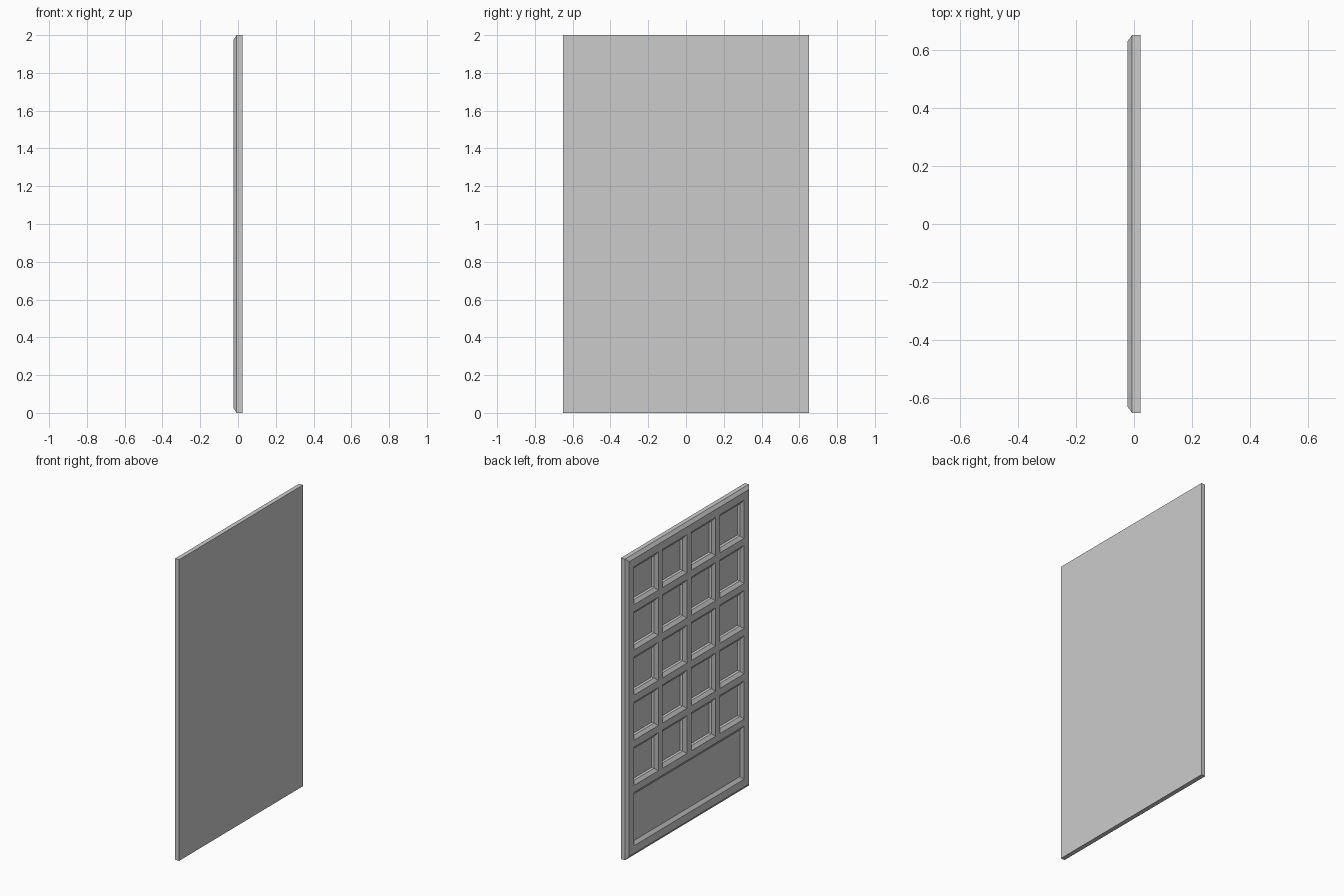
import bpy, bmesh

if "Cube" in bpy.data.objects:
    bpy.data.objects.remove(bpy.data.objects["Cube"])

HALF_T, HALF_W, HEIGHT = 0.0225, 0.65, 2.0
BEVEL_W, BEVEL_D = 0.022, 0.0155
PITCH, PANE, MARGIN = 0.30, 0.254, 0.073

# Grid lines of the detailed face: outer rim, four pane columns, lower panel, five pane rows
ys = [-HALF_W + BEVEL_W]
for c in range(4):
    y = -1.5 * PITCH + c * PITCH
    ys += [y - PANE / 2, y + PANE / 2]
ys.append(HALF_W - BEVEL_W)

first_row = HEIGHT - MARGIN - PANE - 4 * PITCH
zs = [BEVEL_W, MARGIN, first_row - (PITCH - PANE)]
for r in range(5):
    z = first_row + r * PITCH
    zs += [z, z + PANE]
zs.append(HEIGHT - BEVEL_W)

bm = bmesh.new()
grid = [[bm.verts.new((-HALF_T, y, z)) for y in ys] for z in zs]
cells = {}
for j in range(len(zs) - 1):
    for i in range(len(ys) - 1):
        cells[i, j] = bm.faces.new((grid[j][i], grid[j + 1][i],
                                    grid[j + 1][i + 1], grid[j][i + 1]))
for f in bm.faces:
    f.normal_update()
    if f.normal.x > 0:
        f.normal_flip()


def extrude_rim(edges, place):
    """Extrude an open rim and place each new vertex."""
    geom = bmesh.ops.extrude_edge_only(bm, edges=edges)["geom"]
    for v in geom:
        if isinstance(v, bmesh.types.BMVert):
            place(v.co)
    return [e for e in geom if isinstance(e, bmesh.types.BMEdge)]


def outer_bevel(co):
    co.x = -HALF_T + BEVEL_D
    if abs(co.y) > HALF_W - BEVEL_W - 1e-4:
        co.y = HALF_W if co.y > 0 else -HALF_W
    if co.z < BEVEL_W + 1e-4:
        co.z = 0
    elif co.z > HEIGHT - BEVEL_W - 1e-4:
        co.z = HEIGHT


def to_back(co):
    co.x = HALF_T


def recess(faces, width, depth):
    bm.normal_update()
    bmesh.ops.inset_region(bm, faces=faces, thickness=width, depth=-depth,
                           use_boundary=True, use_even_offset=True)


# Outer chamfer, sides and flat back
rim = [e for e in bm.edges if e.is_boundary]
rim = extrude_rim(rim, outer_bevel)
rim = extrude_rim(rim, to_back)
bmesh.ops.contextual_create(bm, geom=rim)
bmesh.ops.recalc_face_normals(bm, faces=bm.faces[:])

# Lower panel: shallow bevelled recess
recess([cells[i, 1] for i in range(1, 8)], BEVEL_W, BEVEL_D)

# Panes: bevelled recess followed by a straight wall
for r in range(5):
    for c in range(4):
        pane = [cells[1 + 2 * c, 3 + 2 * r]]
        recess(pane, BEVEL_W, BEVEL_D)
        recess(pane, 0.0005, 0.018)

mesh = bpy.data.meshes.new("door_panel")
bm.to_mesh(mesh)
bm.free()
door = bpy.data.objects.new("door_panel", mesh)
bpy.context.collection.objects.link(door)
